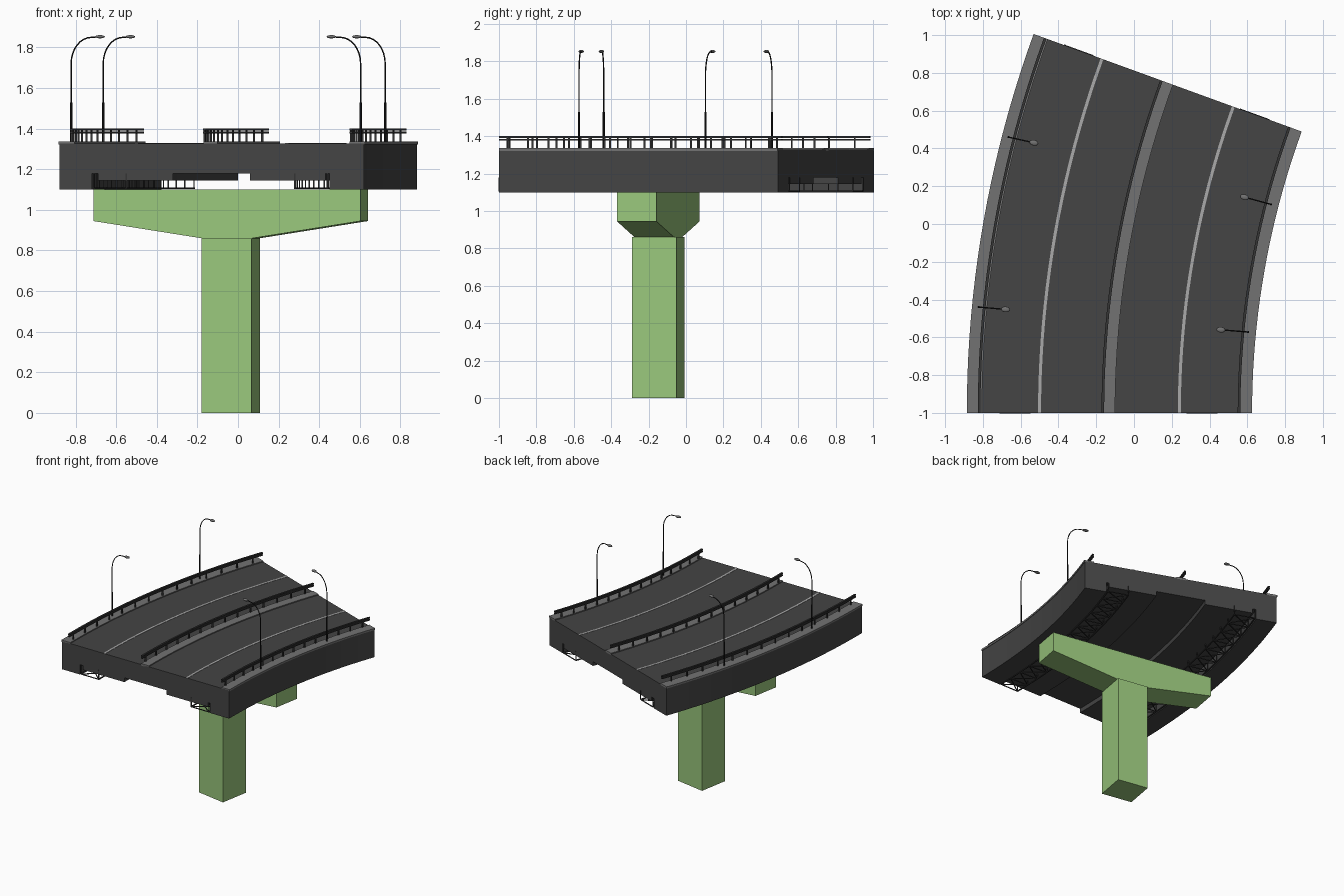
import bpy, bmesh, math
from mathutils import Vector, Matrix

if "Cube" in bpy.data.objects:
    bpy.data.objects.remove(bpy.data.objects["Cube"])

ARC_X, ARC_Y, SWEEP = 4.98, -1.0, math.radians(20)
DECK_TOP = 1.328


def material(name, rgb):
    m = bpy.data.materials.new(name)
    m.use_nodes = True
    m.diffuse_color = (*rgb, 1)
    m.node_tree.nodes["Principled BSDF"].inputs["Base Color"].default_value = (*rgb, 1)
    return m


asphalt = material("dark asphalt", (0.058, 0.058, 0.058))
curb_grey = material("curb grey", (0.17, 0.17, 0.17))
line_paint = material("lane paint", (0.4, 0.4, 0.4))
rail_metal = material("rail metal", (0.035, 0.035, 0.035))
pole_black = material("pole black", (0.01, 0.01, 0.01))
pier_green = material("pier green", (0.32, 0.57, 0.2))


def road(u, z, t):
    """Point on the curved road: u across it, t from 0 (front) to 1 (back)."""
    r, a = ARC_X - u, t * SWEEP
    return Vector((ARC_X - r * math.cos(a), ARC_Y + r * math.sin(a), z))


def finish(name, bm, mat):
    bmesh.ops.recalc_face_normals(bm, faces=bm.faces)
    mesh = bpy.data.meshes.new(name)
    bm.to_mesh(mesh)
    bm.free()
    mesh.materials.append(mat)
    ob = bpy.data.objects.new(name, mesh)
    bpy.context.collection.objects.link(ob)
    return ob


def loft(bm, rings):
    """Skin closed rings of points and cap both ends."""
    rows = [[bm.verts.new(p) for p in ring] for ring in rings]
    n = len(rows[0])
    for a, b in zip(rows, rows[1:]):
        for i in range(n):
            j = (i + 1) % n
            bm.faces.new((a[i], a[j], b[j], b[i]))
    bm.faces.new(rows[0])
    bm.faces.new(rows[-1])


def strip(bm, u0, u1, z0, z1, steps=20):
    """Rectangular bar that follows the road."""
    section = ((u0, z0), (u1, z0), (u1, z1), (u0, z1))
    loft(bm, [[road(u, z, k / steps) for u, z in section] for k in range(steps + 1)])


def rod(bm, a, b, r):
    """Square bar between two points."""
    d = b - a
    frame = d.to_track_quat('Z', 'Y').to_matrix().to_4x4()
    bmesh.ops.create_cube(bm, size=1, matrix=Matrix.Translation((a + b) / 2) @ frame
                          @ Matrix.Diagonal((2 * r, 2 * r, d.length, 1)))


def strips(name, mat, bars):
    bm = bmesh.new()
    for bar in bars:
        strip(bm, *bar)
    return finish(name, bm, mat)


# Deck slab, edge girders and shallow boxes beneath
strips("road_deck", asphalt, [(-0.88, 0.62, 1.18, DECK_TOP)])
strips("edge_girders", asphalt, [(-0.88, -0.72, 1.1, 1.18), (0.45, 0.62, 1.1, 1.18)])
strips("under_boxes", asphalt, [(-0.69, -0.32, 1.145, 1.18), (0.06, 0.43, 1.145, 1.18)])

# Curbs, median and painted lines
strips("curbs", curb_grey, [(-0.885, -0.805, 1.322, 1.336), (-0.17, -0.1, 1.32, 1.336),
                            (0.55, 0.625, 1.322, 1.336)])
strips("lane_lines", line_paint, [(u - 0.008, u + 0.008, DECK_TOP - 0.002, DECK_TOP + 0.002)
                                  for u in (-0.5, 0.24)])

# Guard rails
for name, u in (("left_rail", -0.82), ("median_rail", -0.165), ("right_rail", 0.556)):
    bm = bmesh.new()
    for z in (1.376, 1.391):
        strip(bm, u - 0.007, u + 0.007, z, z + 0.01)
    for k in range(14):
        t = (k + 0.4) / 14
        rod(bm, road(u, DECK_TOP, t), road(u, 1.395, t), 0.005)
    finish(name, bm, rail_metal)

# Service trusses hung below the deck
for name, u0, u1 in (("left_truss", -0.71, -0.55), ("right_truss", 0.28, 0.44)):
    bm = bmesh.new()
    bays = 14
    for u in (u0, u1):
        strip(bm, u - 0.004, u + 0.004, 1.102, 1.11)
    for k in range(bays + 1):
        t = k / bays
        rod(bm, road(u0, 1.106, t), road(u1, 1.106, t), 0.003)
        for u in (u0, u1):
            rod(bm, road(u, 1.106, t), road(u, 1.18, t), 0.003)
        if k < bays:
            for a, b in ((u0, u1), (u1, u0)):
                rod(bm, road(a, 1.106, t), road(b, 1.106, t + 1 / bays), 0.003)
    finish(name, bm, rail_metal)

# Pier: column and tapered crosshead, turned to the middle of the bend
turn = Matrix.Translation((-0.036, -0.148, 0)) @ Matrix.Rotation(math.radians(-10), 4, 'Z')
half = [(0.125, 0.86), (0.668, 0.945), (0.668, 1.1)]
outline = half + [(-x, z) for x, z in reversed(half)]
bm = bmesh.new()
loft(bm, [[turn @ Vector((x, y, z)) for x, z in outline] for y in (-0.107, 0.107)])
finish("pier_crosshead", bm, pier_green)
bm = bmesh.new()
bmesh.ops.create_cube(bm, size=1, matrix=turn @ Matrix.Translation((0, 0, 0.43))
                      @ Matrix.Diagonal((0.25, 0.24, 0.86, 1)))
finish("pier_column", bm, pier_green)


def tube(name, pts, r, mat):
    """Round tube along a path, stored as a mesh."""
    rings = []
    for i, p in enumerate(pts):
        d = pts[min(i + 1, len(pts) - 1)] - pts[max(i - 1, 0)]
        side = Vector((-arm.y, arm.x, 0))
        other = d.normalized().cross(side)
        rings.append([p + r * (math.cos(a) * side + math.sin(a) * other)
                      for a in (k * math.tau / 8 for k in range(8))])
    bm = bmesh.new()
    loft(bm, rings)
    return finish(name, bm, mat)


# Street lamps: pole, curved arm and oval head
lamps = {"front_left": ((-0.822, -0.44), (-0.68, -0.452)),
         "back_left": ((-0.664, 0.46), (-0.53, 0.43)),
         "front_right": ((0.604, -0.572), (0.46, -0.56)),
         "back_right": ((0.725, 0.104), (0.585, 0.142))}
for place, (base, tip) in lamps.items():
    foot, end = Vector((*base, DECK_TOP)), Vector((*tip, 1.853))
    arm = Vector((end.x - foot.x, end.y - foot.y, 0)).normalized()
    path = [foot, foot + Vector((0, 0, 0.35))]
    for k in range(9):
        a = k / 8 * math.pi / 2
        path.append(Vector((*base, 1.72)) + arm * 0.1 * (1 - math.cos(a))
                    + Vector((0, 0, 0.13 * math.sin(a))))
    path.append(end)
    tube(place + "_lamp_pole", path, 0.0035, pole_black)
    tube(place + "_lamp_base", [foot, foot + Vector((0, 0, 0.2))], 0.006, pole_black)
    bm = bmesh.new()
    heading = Matrix.Rotation(math.atan2(arm.y, arm.x), 4, 'Z')
    bmesh.ops.create_uvsphere(bm, u_segments=12, v_segments=8, radius=1,
                              matrix=Matrix.Translation(end) @ heading
                              @ Matrix.Diagonal((0.024, 0.015, 0.008, 1)))
    head = finish(place + "_lamp_head", bm, curb_grey)
    head.data.shade_smooth()
